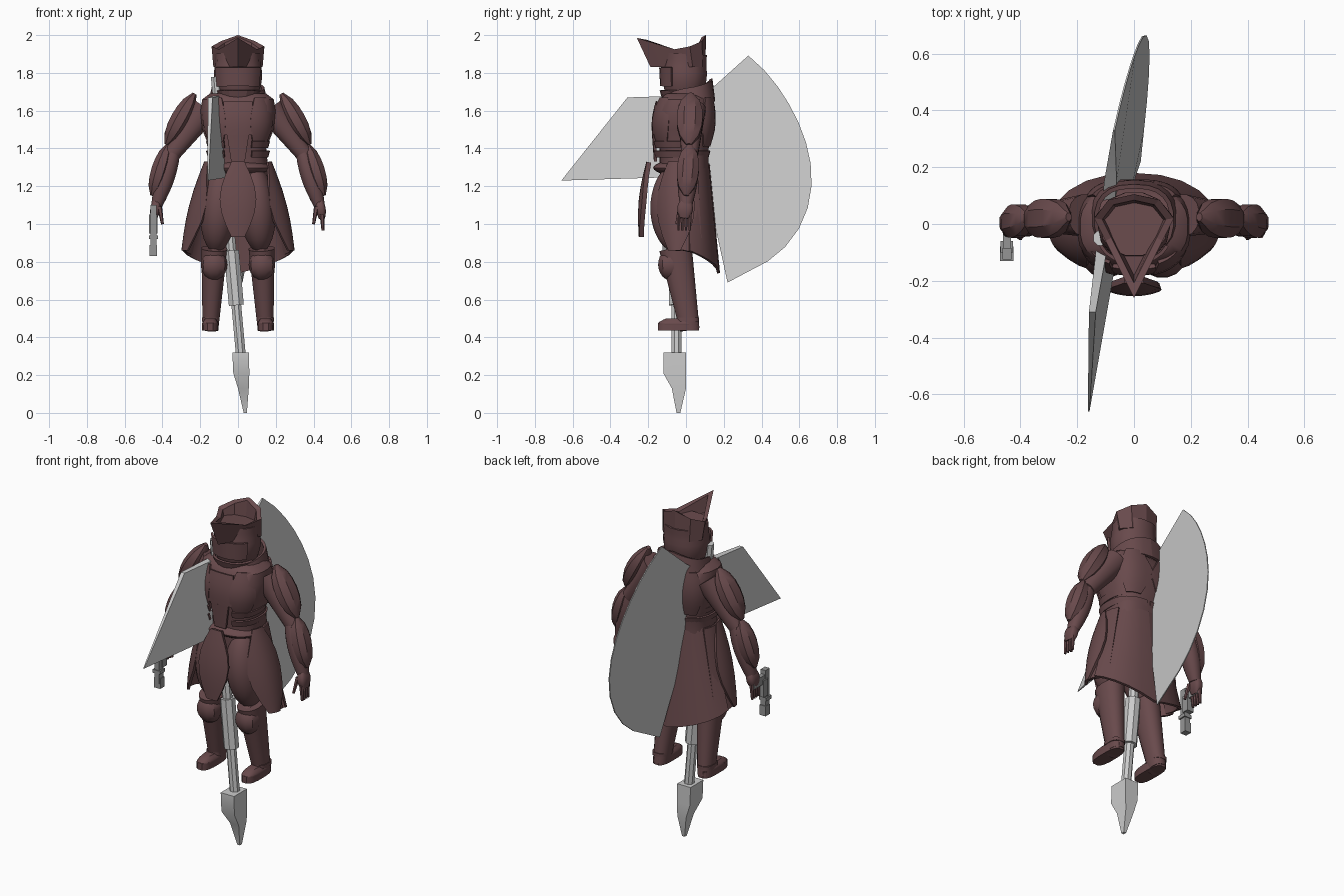
import bpy, bmesh, math
from mathutils import Vector

if "Cube" in bpy.data.objects:
    bpy.data.objects.remove(bpy.data.objects["Cube"])


def material(name, red, green, blue):
    mat = bpy.data.materials.new(name)
    mat.use_nodes = True
    mat.diffuse_color = (red, green, blue, 1)
    mat.node_tree.nodes["Principled BSDF"].inputs["Base Color"].default_value = mat.diffuse_color
    return mat


BROWN = material("dark red brown", .14, .068, .072)
STEEL = material("pale steel", .6, .6, .6)
GUN = material("gun grey", .3, .3, .3)


# Outline rules: width along a part, from its start to its end
def swell(t):
    return math.sin(math.pi * t)


def flat(t):
    return 1


def taper(t):
    return 1 - t * .4


def egg(t):
    return max(swell(t), .03) ** .45


def belly(t):
    return .6 + .4 * swell(t)


def petal(t):
    return .35 + .65 * swell(t)


def helm(t):
    return .7 + .3 * math.sin(math.pi * min(t * .9, .7))


def skin(name, rings, mat=BROWN, closed=True, thick=0, mirror=False, angle=35):
    """Bridge rings of points; closed rings get caps, open ones become a shell."""
    bm = bmesh.new()
    loops = [[bm.verts.new(point) for point in ring] for ring in rings]
    count = len(rings[0])
    for lower, upper in zip(loops, loops[1:]):
        for i in range(count if closed else count - 1):
            j = (i + 1) % count
            bm.faces.new((lower[i], lower[j], upper[j], upper[i]))
    if closed:
        bm.faces.new(loops[0])
        bm.faces.new(loops[-1])
    bmesh.ops.recalc_face_normals(bm, faces=bm.faces[:])
    if thick:
        bmesh.ops.solidify(bm, geom=bm.faces[:], thickness=thick)
    if mirror:
        source = bm.verts[:] + bm.edges[:] + bm.faces[:]
        for element in bmesh.ops.duplicate(bm, geom=source)["geom"]:
            if isinstance(element, bmesh.types.BMVert):
                element.co.x *= -1
    bmesh.ops.recalc_face_normals(bm, faces=bm.faces[:])
    mesh = bpy.data.meshes.new(name)
    bm.to_mesh(mesh)
    bm.free()
    mesh.materials.append(mat)
    part = bpy.data.objects.new(name, mesh)
    bpy.context.collection.objects.link(part)
    bpy.ops.object.select_all(action='DESELECT')
    part.select_set(True)
    bpy.context.view_layer.objects.active = part
    bpy.ops.object.shade_smooth_by_angle(angle=math.radians(angle))


def oval(degrees, wide, deep, power):
    """Point on a squared oval; zero degrees is the front, ninety the left."""
    def squared(value):
        return math.copysign(abs(value) ** (2 / power), value)
    turn = math.radians(degrees)
    return wide * squared(math.sin(turn)), -deep * squared(math.cos(turn))


def oval_ring(wide, deep, sides, power):
    return [oval(360 * (i + .5) / sides, wide, deep, power) for i in range(sides)]


def pod(name, start, end, wide, deep, shape=taper, sides=16, steps=8, power=2.2, **options):
    """Rounded limb between two points, with its width set by a shape rule."""
    start, end = Vector(start), Vector(end)
    axis = (end - start).normalized()
    across = Vector((0, 1, 0)).cross(axis).normalized()
    along = axis.cross(across)
    rings = []
    for step in range(steps + 1):
        t = step / steps
        size = shape(t)
        rings.append([start.lerp(end, t) + across * u + along * v
                      for u, v in oval_ring(wide * size, deep * size, sides, power)])
    skin(name, rings, **options)


def panel(name, top, bottom, centre, spread, wide, deep, shape=flat, bulge=0, lift=(0, 0),
          y=-.02, power=2.2, steps=6, columns=8, thick=.015, **options):
    """Curved plate wrapped round the body; wide, deep and lift run top to bottom."""
    def mix(pair, t):
        return pair[0] + (pair[1] - pair[0]) * t
    rings = []
    for step in range(steps + 1):
        t = step / steps
        swollen = bulge * swell(t)
        ring = []
        for column in range(columns + 1):
            side = column / columns
            u, v = oval(centre + spread * shape(t) * (2 * side - 1),
                        mix(wide, t) + swollen, mix(deep, t) + swollen, power)
            ring.append((u, y + v, mix((top, bottom), t) + side * mix(lift, t)))
        rings.append(ring)
    skin(name, rings, closed=False, thick=thick, **options)


def box(name, centre, size, mat):
    x, y, z = centre
    w, d, h = (s / 2 for s in size)
    corners = ((-w, -d), (w, -d), (w, d), (-w, d))
    skin(name, [[(x + u, y + v, z + side * h) for u, v in corners] for side in (-1, 1)], mat)


# Head: helmet, visor and jaw guard
pod("neck", (0, 0, 1.6), (0, 0, 1.7), .08, .08)
pod("helmet", (0, -.015, 1.65), (0, 0, 1.9), .128, .12, helm, sides=14)
panel("visor", 1.83, 1.73, 0, 62, (.126, .116), (.115, .11), y=-.015, steps=1, thick=.012, angle=20)
panel("jaw_guard", 1.71, 1.65, 0, 85, (.112, .085), (.108, .09), steps=1, thick=.012, angle=20)

# Crown: peaked at the front, with a sunken top
half = [(0, -.26, 1.985), (.1, -.06, 1.925), (.14, .02, 1.94), (.09, .085, 1.968), (0, .105, 2)]
rim = half + [(-x, y, z) for x, y, z in half[-2:0:-1]]
brim = [(x * .93, y * .8 + .02, 1.83) for x, y, z in rim]
lip = [(x * .8, y * .8, z - .01) for x, y, z in rim]
sunk = [(x * .7, y * .7, 1.88) for x, y, z in rim]
skin("crown", [brim, rim, lip, sunk], angle=15)

# Torso, collar and armour plates
torso = [(1.1, .15, .12), (1.3, .16, .13), (1.4, .15, .13), (1.5, .19, .16), (1.6, .2, .15),
         (1.66, .19, .13), (1.69, .15, .1), (1.7, .08, .07)]
skin("torso", [[(u, v - .01, z) for u, v in oval_ring(wide, deep, 28, 2.7)] for z, wide, deep in torso])
panel("collar", 1.7, 1.63, 115, 65, (.14, .16), (.125, .14), lift=(.07, .02), y=.015, power=2.5,
      steps=2, mirror=True)
panel("chest_plate", 1.67, 1.41, 42, 27, (.17, .16), (.13, .14), belly, bulge=.03, power=2.5, mirror=True)
panel("back_plate", 1.67, 1.41, 148, 33, (.17, .16), (.145, .13), belly, bulge=.02, y=0, power=3, mirror=True)
panel("breast_badge", 1.65, 1.47, 0, 20, (.18, .18), (.14, .16), bulge=.01, power=2.5, angle=20)
panel("belly_plate", 1.47, 1.33, 0, 15, (.17, .16), (.16, .15), taper, power=2.5)
for band in range(2):
    height = 1.39 + band * .05
    panel(f"waist_band_{band}", height, height - .035, 100, 78, (.16, .15), (.145, .135), y=-.025,
          power=2.5, steps=1, columns=14, thick=.01, mirror=True)
pod("belt", (0, -.03, 1.26), (0, -.03, 1.335), .175, .145, belly, sides=28, power=2.5)

# Skirt: breeches, front tongue, hip plates and coat
pod("breeches", (.08, -.05, 1.32), (.12, -.05, .85), .1, .14, egg, sides=20, steps=14, mirror=True)
panel("front_tongue", 1.33, .93, 0, 24, (.2, .2), (.19, .23), petal, bulge=.02, thick=.025)
panel("hip_plate", 1.33, .86, 75, 36, (.18, .3), (.15, .15), petal, bulge=.02, mirror=True)
panel("coat_tail", 1.32, .86, 140, 40, (.17, .3), (.145, .2), lift=(0, -.12), steps=3, columns=5,
      angle=25, mirror=True)
panel("side_coat", 1.32, .87, 100, 20, (.18, .29), (.15, .2), lift=(0, -.03), steps=2, columns=3,
      angle=25, mirror=True)

# Arms with shoulder guards and gauntlets
pod("upper_arm", (.17, .03, 1.61), (.35, .02, 1.37), .075, .075, mirror=True)
pod("forearm", (.33, .02, 1.42), (.43, 0, 1.1), .05, .055, belly, mirror=True)
pod("shoulder_guard", (.23, .025, 1.69), (.38, .015, 1.42), .055, .074, egg, sides=8, steps=6, mirror=True)
pod("gauntlet", (.37, .02, 1.42), (.455, 0, 1.15), .05, .063, egg, sides=8, steps=6, mirror=True)

# Hands
pod("palm", (.43, 0, 1.13), (.445, -.01, 1.03), .027, .042, belly, power=3, mirror=True)
for finger in range(4):
    y = finger * .02 - .04
    pod(f"finger_{finger}", (.445, y, 1.05), (.45, y, .965), .013, .011, sides=6, steps=2, mirror=True)
pod("thumb", (.415, -.03, 1.09), (.4, -.05, 1), .013, .013, sides=6, steps=2, mirror=True)

# Legs and boots
pod("boot", (.125, -.055, .87), (.146, .02, .44), .07, .088, mirror=True)
pod("knee_guard", (.125, -.085, .87), (.128, -.08, .7), .07, .068, egg, sides=10, mirror=True)
pod("foot", (.147, -.04, .44), (.147, -.04, .5), .044, .11, belly, power=3, mirror=True)
pod("sole", (.147, -.04, .435), (.147, -.04, .475), .043, .11, flat, steps=1, power=3, mirror=True)
pod("ankle_band", (.146, .01, .485), (.146, .01, .505), .045, .06, flat, steps=1, power=3, mirror=True)


# Axe: every piece leans along one slanted plane
def lean(y, z):
    return .05 + .15 * y - .09 * z


def blade(name, outline):
    """Outline points are (y, z, half thickness)."""
    skin(name, [[(lean(y, z) + side * t, y, z) for y, z, t in outline] for side in (-1, 1)],
         STEEL, angle=20)


for part, bottom, top, radius in (("shaft", .3, 1.78, .028), ("grip", .57, .86, .043)):
    ends = [(lean(-.05, z), -.05, z) for z in (bottom, top)]
    pod("axe_" + part, *ends, radius, radius, flat, sides=8, steps=1, power=2, mat=STEEL)

spike = []
for z, front, left, right in ((.32, -.12, -.03, .058), (.21, -.12, -.025, .06), (.13, -.075, 0, .057),
                              (0, -.05, .03, .047)):
    back = min(0, z - .03)
    spike.append([(left, front, z), (right, front, z), (right, back, z), (left, back, z)])
skin("axe_spike", spike, STEEL)

EDGE, MID, CORE = .003, .012, .022
blade("axe_front_blade", [(-.66, 1.23, EDGE), (-.31, 1.67, MID), (0, 1.68, CORE), (0, 1.25, CORE)])
arc = []
for degrees in range(60, -61, -10):
    turn = math.radians(degrees)
    reach = .66 - .03 * math.sin(3 * turn)
    arc.append((reach * math.cos(turn), 1.32 + reach * math.sin(turn), EDGE))
blade("axe_back_blade", arc + [(.22, .69, EDGE), (.13, 1.1, CORE), (0, 1.3, CORE), (0, 1.62, CORE),
                               (.15, 1.73, CORE)])

# Sidearm pointing down in the right hand
box("pistol_slide", (-.448, -.105, .98), (.032, .04, .24), GUN)
box("pistol_muzzle", (-.448, -.1, .86), (.04, .04, .06), GUN)
box("pistol_frame", (-.448, -.08, 1), (.044, .04, .1), GUN)
box("pistol_handle", (-.448, -.035, 1.05), (.028, .11, .05), GUN)
box("pistol_barrel_band", (-.448, -.105, .93), (.048, .05, .02), GUN)
